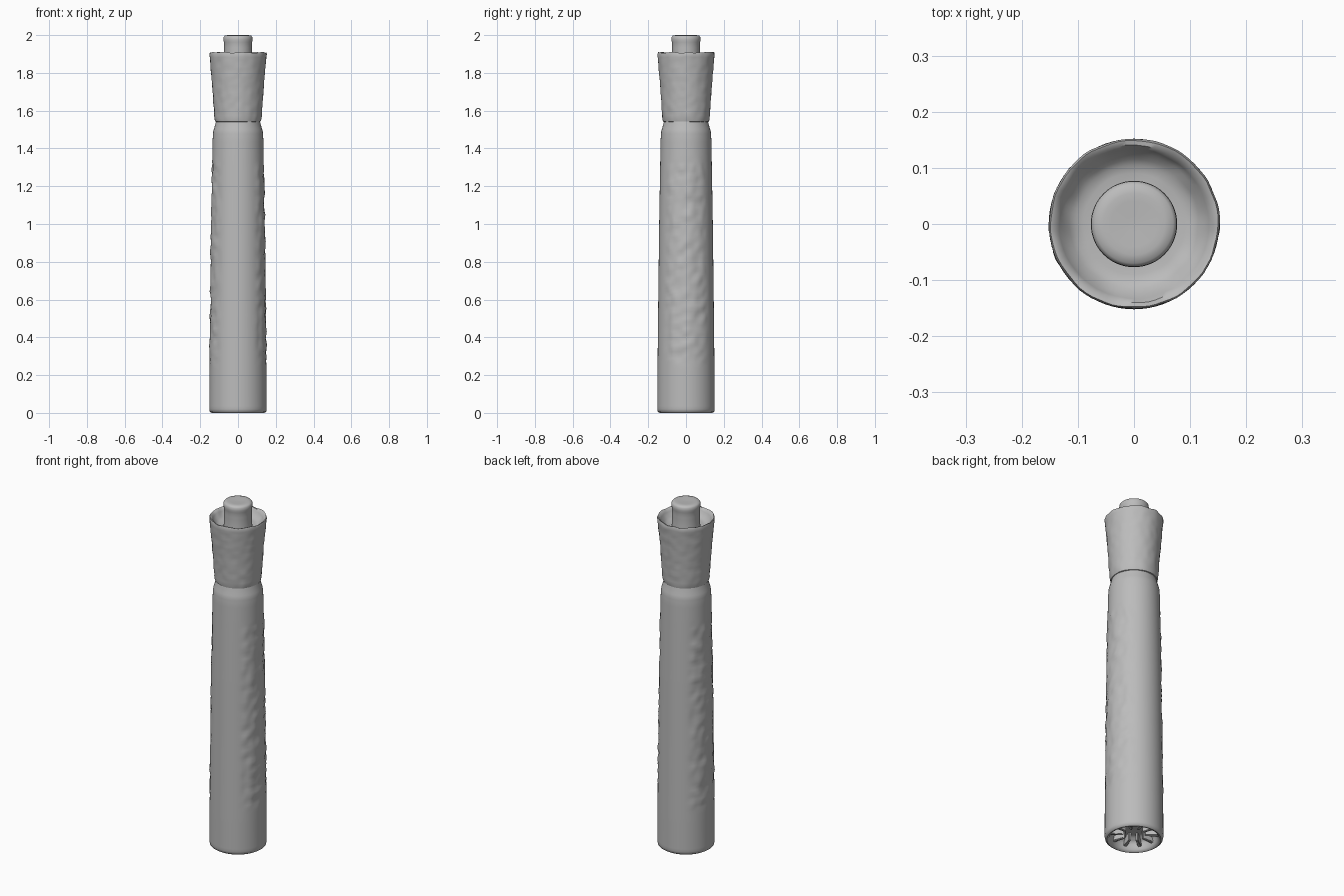
import bpy
import bmesh
from math import sin, cos, pi, ceil, hypot
from mathutils import Vector, noise

cube = bpy.data.objects.get("Cube")
if cube:
    bpy.data.objects.remove(cube, do_unlink=True)

grey = bpy.data.materials.new("plain grey")
grey.use_nodes = True
grey.diffuse_color = (0.5, 0.5, 0.5, 1)
bsdf = grey.node_tree.nodes["Principled BSDF"]
bsdf.inputs["Base Color"].default_value = grey.diffuse_color
bsdf.inputs["Roughness"].default_value = 0.7

SIDES = 72


def resample(profile, step):
    """Split long profile segments so the surface can carry relief."""
    points = [profile[0]]
    for (r0, z0), (r1, z1) in zip(profile, profile[1:]):
        n = max(1, ceil(hypot(r1 - r0, z1 - z0) / step))
        points += [(r0 + (r1 - r0) * i / n, z0 + (z1 - z0) * i / n) for i in range(1, n + 1)]
    return points


def finish(name, bm, angle=0.8):
    bmesh.ops.recalc_face_normals(bm, faces=bm.faces)
    mesh = bpy.data.meshes.new(name)
    bm.to_mesh(mesh)
    bm.free()
    mesh.materials.append(grey)
    obj = bpy.data.objects.new(name, mesh)
    bpy.context.collection.objects.link(obj)
    bpy.ops.object.select_all(action='DESELECT')
    obj.select_set(True)
    bpy.context.view_layer.objects.active = obj
    bpy.ops.object.shade_smooth_by_angle(angle=angle)
    return obj


def lathe(name, profile, relief=None, step=0.018):
    """Spin (radius, height) points about z; zero radius closes an end."""
    bm = bmesh.new()
    rings = []
    for r, z in resample(profile, step):
        if r < 1e-5:
            rings.append([bm.verts.new((0, 0, z))])
            continue
        ring = []
        for i in range(SIDES):
            a = 2 * pi * i / SIDES
            p = Vector((r * cos(a), r * sin(a), z))
            if relief:
                p = relief(p, a, r)
            ring.append(bm.verts.new(p))
        rings.append(ring)
    for low, high in zip(rings, rings[1:]):
        for i in range(SIDES):
            j = (i + 1) % SIDES
            quad = [low[i % len(low)], low[j % len(low)], high[j % len(high)], high[i % len(high)]]
            corners = list(dict.fromkeys(quad))
            if len(corners) > 2:
                bm.faces.new(corners)
    return finish(name, bm)


def ramp(x, low, high):
    t = min(1, max(0, (x - low) / (high - low)))
    return t * t * (3 - 2 * t)


def grip_relief(p, angle, r):
    """Lumpy texture on the left and right grip patches."""
    patch = ramp(abs(cos(angle)), 0.6, 0.8)
    patch *= ramp(p.z, 0.24, 0.3) * (1 - ramp(p.z, 1.28, 1.36))
    lump = noise.noise(p * 24) * 0.006 + noise.noise(p * 45) * 0.002
    return p + Vector((cos(angle), sin(angle), 0)) * patch * lump


def collar_relief(p, angle, r):
    """Light hammered texture and an uneven rim."""
    out = Vector((cos(angle), sin(angle), 0))
    q = p + out * noise.noise(p * 30) * 0.0025
    q.z += noise.noise(p * 20) * 0.007 * ramp(p.z, 1.84, 1.9)
    return q


# Tapered barrel with a hollow foot
lathe("barrel", [
    (0, 0.07), (0.085, 0.07), (0.115, 0.05), (0.125, 0.012), (0.132, 0.002),
    (0.14, 0), (0.149, 0.006), (0.152, 0.02), (0.151, 0.2), (0.148, 0.5),
    (0.142, 1.0), (0.136, 1.35), (0.134, 1.45), (0.131, 1.49),
    (0.121, 1.525), (0.116, 1.545), (0, 1.55)], grip_relief)

# Flared collar with a shallow cup in its top
lathe("collar", [
    (0, 1.54), (0.11, 1.538), (0.121, 1.543), (0.125, 1.56), (0.131, 1.65),
    (0.139, 1.76), (0.147, 1.85), (0.152, 1.9), (0.149, 1.908),
    (0.141, 1.905), (0.125, 1.88), (0.105, 1.862), (0.075, 1.858),
    (0, 1.858)], collar_relief)

# Push button
lathe("end_button", [
    (0, 1.85), (0.076, 1.85), (0.073, 1.9), (0.073, 1.95), (0.077, 1.975),
    (0.076, 1.99), (0.07, 1.997), (0.055, 2.0), (0, 1.998)])

# Radial ribs inside the foot
bm = bmesh.new()
RIBS = 10
for k in range(RIBS):
    a = 2 * pi * k / RIBS
    out, side = Vector((cos(a), sin(a), 0)), Vector((-sin(a), cos(a), 0))
    made = bmesh.ops.create_cube(bm, size=1)["verts"]
    for v in made:
        x, y, z = v.co
        reach = 0.09 + x * 0.07
        width = 0.016 + x * 0.008
        v.co = out * reach + side * y * width + Vector((0, 0, 0.05 + z * 0.05))
bmesh.ops.bevel(bm, geom=bm.edges[:], offset=0.003, segments=2, affect='EDGES')
finish("foot_ribs", bm)
